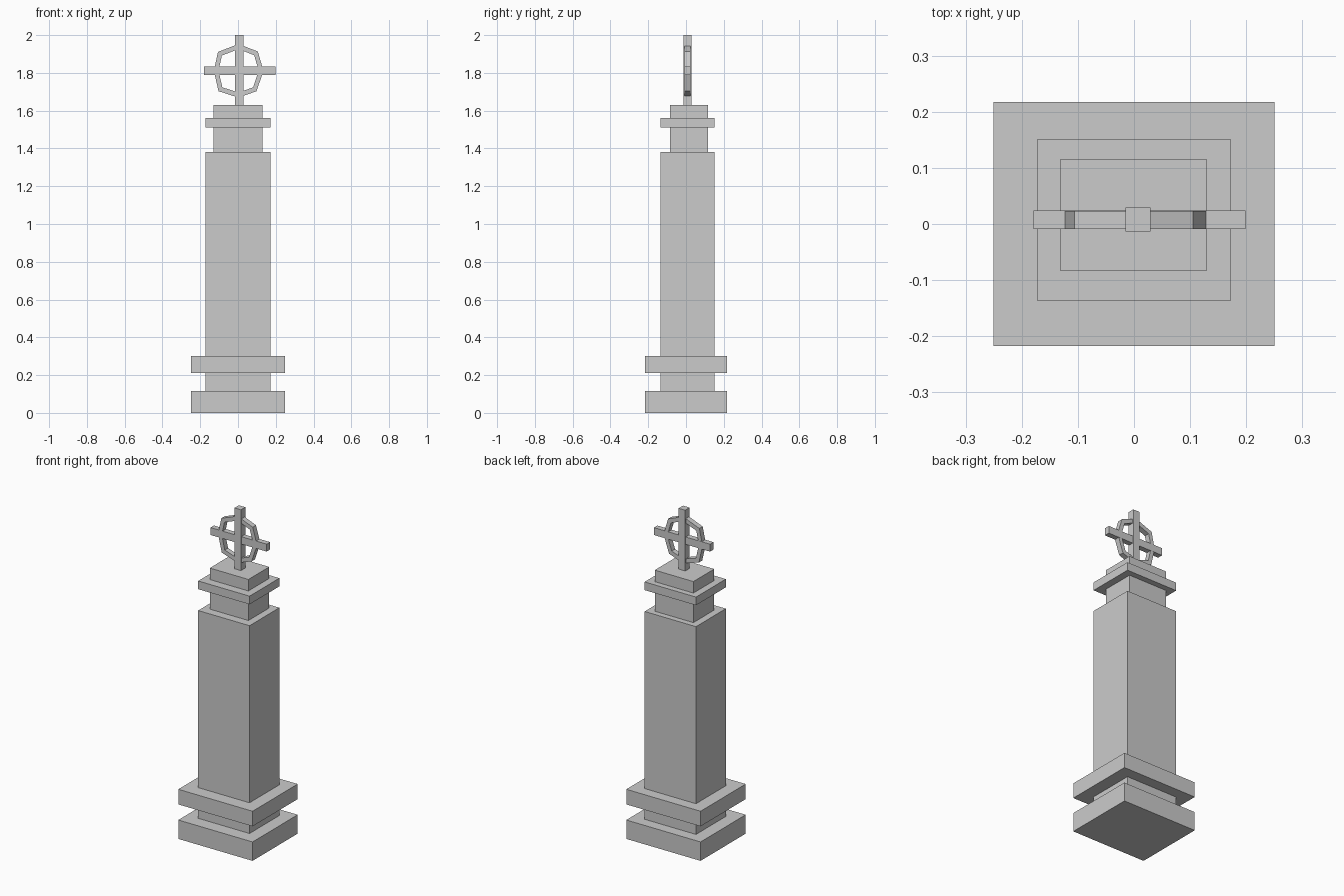
import bpy, bmesh
from mathutils import Vector

if "Cube" in bpy.data.objects:
    bpy.data.objects.remove(bpy.data.objects["Cube"])


def add_object(name, bm):
    bmesh.ops.recalc_face_normals(bm, faces=bm.faces)
    mesh = bpy.data.meshes.new(name)
    bm.to_mesh(mesh)
    bm.free()
    obj = bpy.data.objects.new(name, mesh)
    bpy.context.collection.objects.link(obj)
    return obj


def box(name, x, y, z):
    """Box from (min, max) ranges on each axis."""
    bm = bmesh.new()
    bmesh.ops.create_cube(bm, size=1)
    for v in bm.verts:
        v.co = Vector([(r[0] + r[1]) / 2 + c * (r[1] - r[0])
                       for r, c in zip((x, y, z), v.co)])
    return add_object(name, bm)


# Stepped pedestal, shaft and capital
wide = ((-0.25, 0.25), (-0.217, 0.217))
mid = ((-0.173, 0.173), (-0.136, 0.151))
slim = ((-0.131, 0.129), (-0.084, 0.116))
for name, size, z in (
    ("base_plinth", wide, (0.0, 0.115)),
    ("base_recess", mid, (0.115, 0.21)),
    ("upper_plinth", wide, (0.21, 0.302)),
    ("shaft", mid, (0.302, 1.38)),
    ("neck", slim, (1.38, 1.51)),
    ("capital_slab", mid, (1.51, 1.56)),
    ("cap", slim, (1.56, 1.63)),
):
    box(name, *size, z)

# Cross arms
box("cross_upright", (-0.015, 0.029), (-0.013, 0.029), (1.63, 2.0))
box("cross_arm", (-0.179, 0.199), (-0.009, 0.024), (1.79, 1.835))

# Eight-sided ring around the crossing
cx, cz = 0.003, 1.811
outline = [(0.132, 0), (0.102, 0.102), (0, 0.142), (-0.109, 0.1),
           (-0.131, 0), (-0.106, -0.108), (0, -0.142), (0.095, -0.108)]
bm = bmesh.new()
loops = [[bm.verts.new((cx + px * s, y, cz + pz * s)) for px, pz in outline]
         for s, y in ((1, -0.009), (1, 0.023), (0.81, 0.023), (0.81, -0.009))]
for k in range(4):
    a, b = loops[k], loops[(k + 1) % 4]
    for i in range(8):
        j = (i + 1) % 8
        bm.faces.new((a[i], a[j], b[j], b[i]))
add_object("cross_ring", bm)
